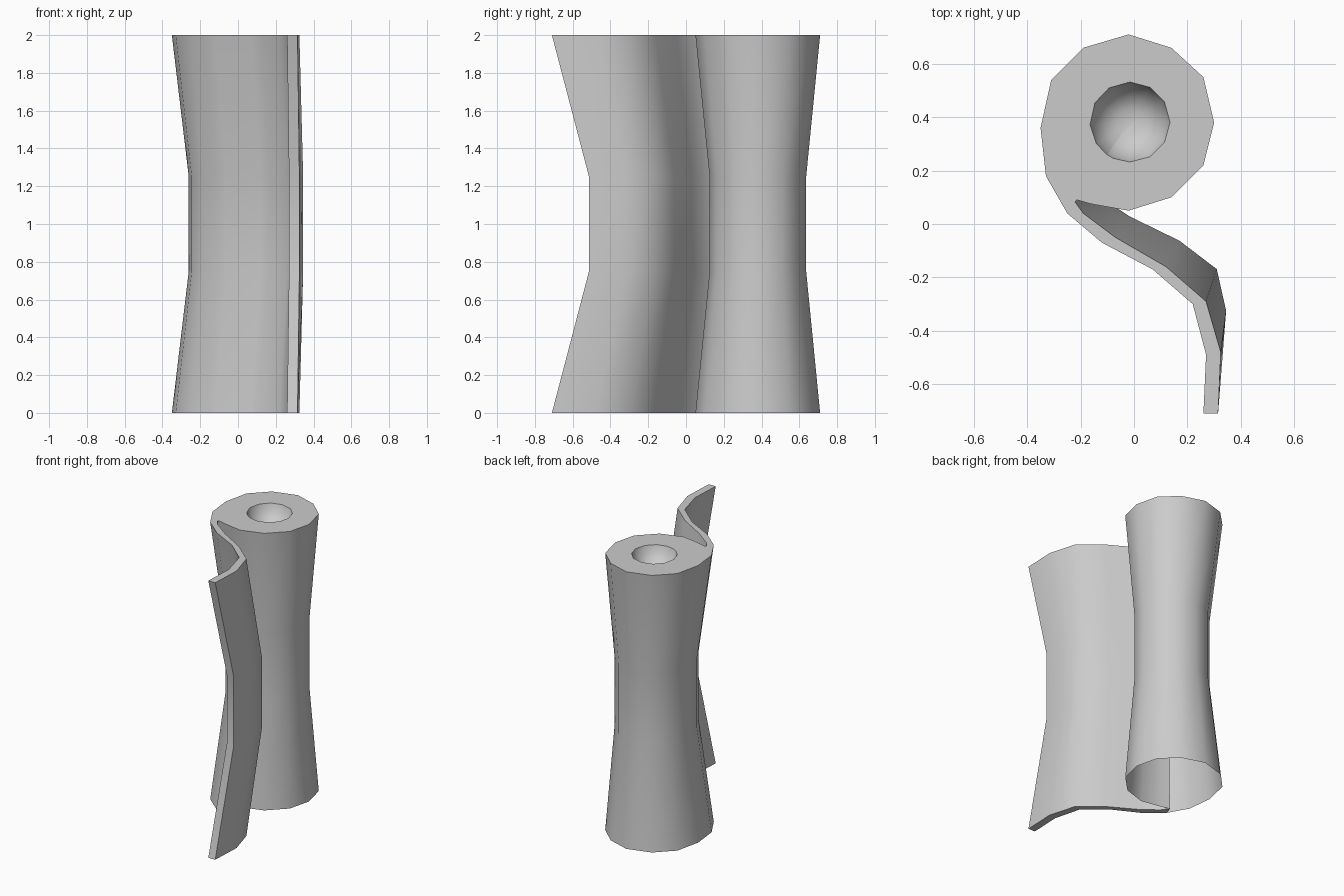
import bpy, bmesh, math

if "Cube" in bpy.data.objects:
    bpy.data.objects.remove(bpy.data.objects["Cube"])

CX, CY = -0.02, 0.382

# Roll outline at the ends, counter-clockwise from the seam to the sheet
roll = [(-0.16, 0.075), (-0.02, 0.05), (0.14, 0.10), (0.26, 0.22), (0.30, 0.38),
        (0.26, 0.55), (0.14, 0.66), (-0.02, 0.71), (-0.19, 0.66),
        (-0.31, 0.54), (-0.35, 0.36), (-0.33, 0.18)]
# Loose sheet: outer face, inner face, x drift at the waist
outer = [(-0.25, 0.04), (-0.12, -0.07), (0.07, -0.17), (0.22, -0.30), (0.27, -0.49), (0.26, -0.71)]
inner = [(-0.19, 0.04), (-0.07, -0.05), (0.12, -0.16), (0.27, -0.29), (0.325, -0.48), (0.315, -0.71)]
drift = [0.062, 0.055, 0.05, 0.04, 0.02, 0.01]
seam = (-0.23, 0.095)


def waist_roll(p):
    return (CX + 0.015 + (p[0] - CX) * 0.775, CY + (p[1] - CY) * 0.775)


def waist_sheet(p, dx):
    return (p[0] + dx, CY + (p[1] - CY) * 0.82)


# One closed outline: roll, down the outer face, back up the inner face, seam
ends = roll + outer + inner[::-1] + [seam]
waist = ([waist_roll(p) for p in roll]
         + [waist_roll(outer[0])]
         + [waist_sheet(p, d) for p, d in zip(outer[1:], drift[1:])]
         + [waist_sheet(p, d) for p, d in zip(inner[::-1], drift[::-1])]
         + [waist_roll(seam)])

bm = bmesh.new()
levels = [(0, ends), (0.75, waist), (1.25, waist), (2, ends)]
rings = [[bm.verts.new((x, y, z)) for x, y in pts] for z, pts in levels]
n, r, s = len(ends), len(roll), len(outer)

# Walls
for a, b in zip(rings, rings[1:]):
    for i in range(n):
        j = (i + 1) % n
        bm.faces.new((a[i], a[j], b[j], b[i]))

# Narrow sheet ends, top and bottom; the roll stays open below
for ring, top in ((rings[0], False), (rings[-1], True)):
    out, inn = ring[r:r + s], ring[r + s:r + 2 * s][::-1]
    strips = [(out[i], out[i + 1], inn[i + 1], inn[i]) for i in range(s - 1)]
    strips.append((ring[-1], out[0], inn[0]))
    for f in strips:
        bm.faces.new(f if top else f[::-1])

# Top of the roll with a rounded hollow in the middle
rim = rings[-1][:r + 1] + [rings[-1][-1]]
m = len(rim)
angles = [math.atan2(v.co.y - CY, v.co.x - CX) for v in rim]
prev = rim
for rad, depth in ((0.15, 0), (0.135, 0.05), (0.095, 0.095), (0.05, 0.118)):
    cur = [bm.verts.new((-0.015 + rad * math.cos(t), CY + rad * math.sin(t), 2 - depth))
           for t in angles]
    for i in range(m):
        j = (i + 1) % m
        bm.faces.new((prev[i], prev[j], cur[j], cur[i]))
    prev = cur
bm.faces.new(prev)

mesh = bpy.data.meshes.new("rolled_sheet")
bm.to_mesh(mesh)
bm.free()
obj = bpy.data.objects.new("rolled_sheet", mesh)
bpy.context.collection.objects.link(obj)
bpy.context.view_layer.objects.active = obj
obj.select_set(True)
bpy.ops.object.shade_smooth_by_angle(angle=math.radians(42))
